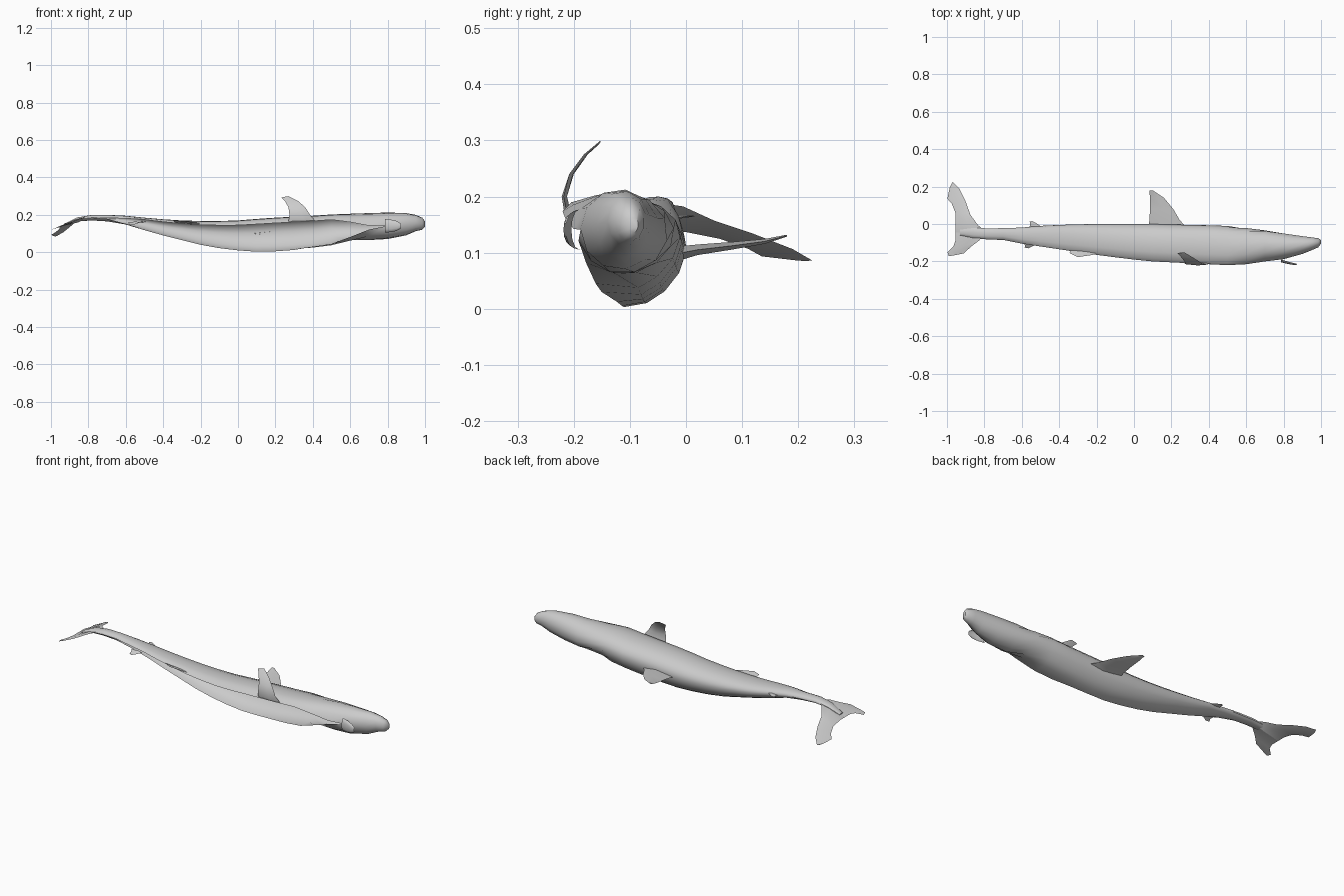
import bpy, bmesh, math

grey = bpy.data.materials.new("pale grey skin")
grey.diffuse_color = (0.6, 0.6, 0.6, 1)


def finish(bm, name, angle=40):
    bmesh.ops.recalc_face_normals(bm, faces=bm.faces)
    me = bpy.data.meshes.new(name)
    bm.to_mesh(me)
    bm.free()
    ob = bpy.data.objects.new(name, me)
    bpy.context.collection.objects.link(ob)
    me.materials.append(grey)
    bpy.ops.object.select_all(action='DESELECT')
    ob.select_set(True)
    bpy.context.view_layer.objects.active = ob
    bpy.ops.object.shade_smooth_by_angle(angle=math.radians(angle))
    return ob


# Body stations, lying on its side: x, y min, y max, z min, z max
stations = [
    (1.0, -.105, -.085, .135, .165), (.985, -.125, -.075, .12, .185),
    (.95, -.14, -.07, .112, .2), (.9, -.16, -.063, .09, .21),
    (.8, -.188, -.048, .07, .213), (.7, -.2, -.03, .055, .21),
    (.6, -.215, -.015, .045, .206), (.5, -.22, -.01, .03, .202),
    (.4, -.215, -.007, .018, .195), (.3, -.21, -.005, .01, .19),
    (.2, -.205, -.003, .005, .185),
    (.1, -.2, 0, .003, .178), (0, -.19, 0, .01, .17),
    (-.1, -.178, 0, .022, .167), (-.2, -.165, 0, .04, .167),
    (-.3, -.15, -.002, .065, .17), (-.4, -.135, -.005, .09, .176),
    (-.5, -.12, -.01, .118, .185), (-.6, -.105, -.016, .143, .195),
    (-.7, -.085, -.021, .163, .2), (-.78, -.083, -.022, .17, .2),
    (-.86, -.075, -.02, .165, .186), (-.93, -.06, -.03, .145, .152)]

# Mid-body section: a shell left open along the belly, in unit coordinates
shell = [(-.1, 0), (.3, .04), (.62, .16), (.88, .35), (1, .57), (.92, .75),
         (.67, .89), (.3, .97), (-.1, 1), (-.5, .985), (-.85, .93), (-1, .84)]
N = len(shell)


def smooth(a, b, x):
    t = max(0, min(1, (x - a) / (b - a)))
    return t * t * (3 - 2 * t)


bm = bmesh.new()
rings = []
for x, y0, y1, z0, z1 in stations:
    k = smooth(.78, .48, x) * smooth(-.76, -.5, x)
    lip = smooth(.25, .45, x)
    ring = []
    for i, (u, w) in enumerate(shell):
        if i == 0:
            u, w = u - .33 * lip, w + .08 * lip
        a = -math.pi + 2 * math.pi * i / (N - 1)
        u = k * u + (1 - k) * math.cos(a)
        w = k * w + (1 - k) * (.5 + .5 * math.sin(a))
        ring.append(bm.verts.new((x, (y0 + y1) / 2 + u * (y1 - y0) / 2,
                                  z0 + w * (z1 - z0))))
    rings.append(ring)
for r, s in zip(rings, rings[1:]):
    for i in range(N - 1):
        bm.faces.new((r[i], r[i + 1], s[i + 1], s[i]))
bm.faces.new(rings[0])
bm.faces.new(rings[-1])
bmesh.ops.remove_doubles(bm, verts=bm.verts, dist=.0002)
finish(bm, "body", 50)


# Fins: strips between a leading and a trailing edge, thick in the middle
def fin(name, lead, trail, thick, axis):
    bm = bmesh.new()
    loops = []
    n = len(lead)
    for j, (p, q) in enumerate(zip(lead, trail)):
        t = thick * (1 - .85 * j / (n - 1))
        mid = [p[i] * .6 + q[i] * .4 for i in range(3)]
        up, down = list(mid), list(mid)
        up[axis] += t
        down[axis] -= t
        loops.append([bm.verts.new(c) for c in (p, up, q, down)])
    for a, b in zip(loops, loops[1:]):
        for i in range(4):
            bm.faces.new((a[i], a[(i + 1) % 4], b[(i + 1) % 4], b[i]))
    bm.faces.new(loops[-1])
    return finish(bm, name)


fin("dorsal_fin",
    [(.27, -.006, .1), (.245, .02, .105), (.21, .08, .112), (.16, .14, .12), (.1, .18, .13)],
    [(.08, -.003, .1), (.082, .02, .105), (.086, .08, .112), (.085, .14, .12), (.083, .178, .13)],
    .012, 2)

fin("upper_pectoral_fin",
    [(.41, -.212, .17), (.385, -.218, .2), (.36, -.208, .24), (.32, -.182, .275), (.27, -.152, .3)],
    [(.27, -.208, .165), (.275, -.215, .2), (.27, -.2, .24), (.25, -.175, .275), (.232, -.155, .293)],
    .006, 1)

fin("pelvic_fin",
    [(-.18, -.15, .15), (-.22, -.165, .158), (-.3, -.177, .168)],
    [(-.32, -.135, .155), (-.34, -.145, .162), (-.345, -.155, .17)], .004, 2)
fin("second_dorsal_fin",
    [(-.49, -.02, .162), (-.52, .003, .165), (-.545, .016, .165)],
    [(-.56, -.025, .165), (-.555, .003, .165), (-.558, .012, .165)], .004, 2)
fin("anal_fin",
    [(-.52, -.105, .16), (-.54, -.118, .153), (-.565, -.13, .145)],
    [(-.59, -.1, .16), (-.582, -.115, .153), (-.585, -.126, .145)], .004, 2)


# Tail lobes droop towards the trailing edge
def drop(x, y):
    return (x, y, .188 - .38 * max(0, -.82 - x) - .2 * max(0, y))


def lobe(name, lead, trail):
    fin(name, [drop(*p) for p in lead], [drop(*p) for p in trail], .008, 2)


lobe("upper_tail_lobe",
     [(-.79, -.045), (-.835, -.005), (-.875, .05), (-.9, .12), (-.935, .19), (-.97, .225)],
     [(-.955, -.045), (-.955, .0), (-.955, .06), (-.975, .11), (-.998, .135), (-.985, .195)])
lobe("lower_tail_lobe",
     [(-.79, -.045), (-.83, -.09), (-.87, -.12), (-.91, -.157), (-.96, -.167)],
     [(-.955, -.045), (-.955, -.09), (-.965, -.12), (-.997, -.15), (-.99, -.172)])

# Lower jaw: a thin curved scoop hanging beside the snout
bm = bmesh.new()
rows = []
for x, y, r in [(.785, -.19, .036), (.82, -.2, .033), (.85, -.208, .026), (.872, -.213, .012)]:
    row = []
    for i in range(7):
        a = math.radians(90 + 30 * i)
        row.append(bm.verts.new((x, y + .4 * r * math.cos(a), .141 + r * math.sin(a))))
    rows.append(row)
for r, s in zip(rows, rows[1:]):
    for i in range(6):
        bm.faces.new((r[i], r[i + 1], s[i + 1], s[i]))
finish(bm, "lower_jaw")
